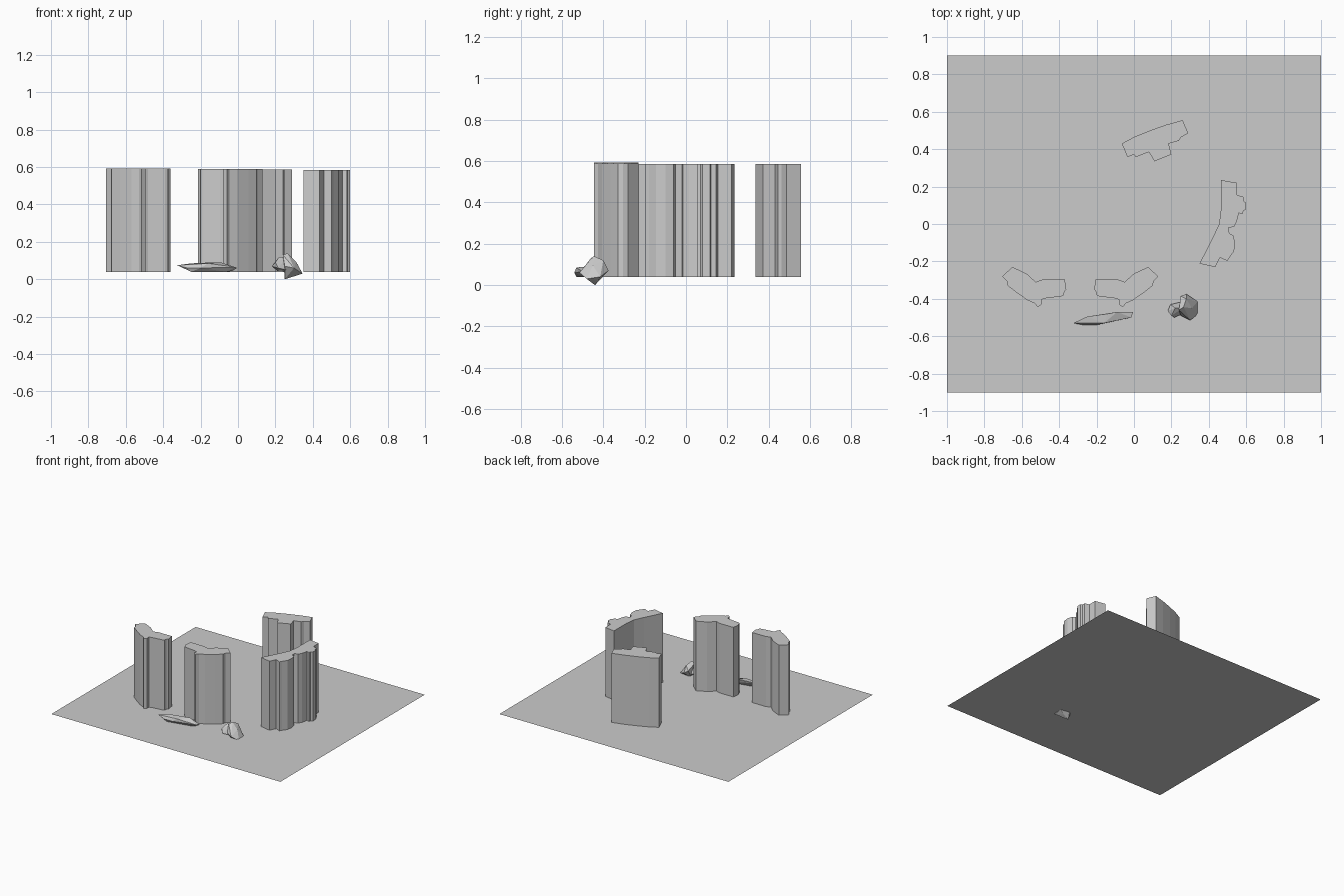
import bpy, bmesh

BASE = 0.04  # height of the ground sheet


def finish(bm, name):
    bmesh.ops.recalc_face_normals(bm, faces=bm.faces)
    mesh = bpy.data.meshes.new(name)
    bm.to_mesh(mesh)
    bm.free()
    obj = bpy.data.objects.new(name, mesh)
    bpy.context.collection.objects.link(obj)
    return obj


def pillar(name, outline, top):
    """Extrude a plan outline from the ground up to the given height."""
    bm = bmesh.new()
    face = bm.faces.new([bm.verts.new((x, y, BASE)) for x, y in outline])
    ext = bmesh.ops.extrude_face_region(bm, geom=[face], use_keep_orig=True)
    for v in ext["geom"]:
        if isinstance(v, bmesh.types.BMVert):
            v.co.z = top
    return finish(bm, name)


def rock(name, *lumps):
    """Faceted rock made of one or more convex lumps."""
    bm = bmesh.new()
    for pts in lumps:
        verts = [bm.verts.new(p) for p in pts]
        res = bmesh.ops.convex_hull(bm, input=verts)
        junk = {g for g in res["geom_interior"] + res["geom_unused"]
                if isinstance(g, bmesh.types.BMVert)}
        bmesh.ops.delete(bm, geom=list(junk), context="VERTS")
    return finish(bm, name)


# Ground sheet
bm = bmesh.new()
bm.faces.new([bm.verts.new((x, y, BASE))
              for x, y in ((-1, -0.9), (1, -0.9), (1, 0.9), (-1, 0.9))])
finish(bm, "ground_sheet")

# Front pair of wall pieces, the second mirrored from the first
front = [(-0.705, -0.28), (-0.65, -0.23), (-0.575, -0.265), (-0.525, -0.31),
         (-0.49, -0.297), (-0.37, -0.297), (-0.362, -0.35), (-0.372, -0.362),
         (-0.375, -0.38), (-0.39, -0.387), (-0.48, -0.398), (-0.495, -0.405),
         (-0.495, -0.43), (-0.515, -0.445), (-0.53, -0.425), (-0.57, -0.407),
         (-0.63, -0.365), (-0.675, -0.33), (-0.68, -0.305)]
pillar("front_left_wall", front, 0.593)
pillar("front_middle_wall", [(-0.575 - x, y) for x, y in front], 0.589)

# Right wall piece with bulging outer side
pillar("right_wall",
       [(0.465, 0.235), (0.55, 0.22), (0.55, 0.155), (0.585, 0.145),
        (0.587, 0.12), (0.60, 0.115), (0.60, 0.08), (0.585, 0.07),
        (0.582, 0.055), (0.56, 0.058), (0.55, 0.015), (0.535, -0.015),
        (0.505, -0.02), (0.51, -0.05), (0.53, -0.06), (0.54, -0.10),
        (0.535, -0.145), (0.51, -0.18), (0.50, -0.198), (0.46, -0.18),
        (0.435, -0.23), (0.35, -0.212), (0.42, -0.075), (0.455, 0.0),
        (0.465, 0.08)], 0.585)

# Back wall piece with curved rear and buttressed front
pillar("back_wall",
       [(-0.065, 0.43), (0.0, 0.465), (0.08, 0.498), (0.17, 0.53),
        (0.26, 0.555), (0.29, 0.485), (0.25, 0.463), (0.24, 0.445),
        (0.185, 0.43), (0.2, 0.372), (0.11, 0.335), (0.08, 0.385),
        (0.01, 0.358), (0.0, 0.372), (-0.035, 0.357)], 0.586)

# Flat shard lying on the ground
rock("flat_shard",
     [(-0.325, -0.53, 0.075), (-0.25, -0.495, 0.085), (-0.14, -0.48, 0.09),
      (-0.09, -0.47, 0.09), (-0.005, -0.47, 0.06), (-0.015, -0.50, 0.065),
      (-0.16, -0.53, 0.085), (-0.20, -0.54, 0.06), (-0.27, -0.54, 0.06),
      (-0.25, -0.53, 0.04), (-0.06, -0.49, 0.04), (-0.03, -0.475, 0.045)])

# Broken rock, partly sunk through the ground
rock("broken_rock",
     [(0.25, -0.385, 0.09), (0.28, -0.375, 0.07), (0.34, -0.415, 0.04),
      (0.345, -0.48, 0.03), (0.30, -0.515, 0.06), (0.25, -0.49, 0.07),
      (0.265, -0.445, 0.14), (0.31, -0.45, 0.095), (0.25, -0.44, 0.0),
      (0.30, -0.43, 0.02), (0.24, -0.46, 0.13), (0.28, -0.40, 0.12)],
     [(0.18, -0.465, 0.07), (0.195, -0.43, 0.065), (0.26, -0.415, 0.05),
      (0.215, -0.50, 0.06), (0.26, -0.48, 0.05), (0.22, -0.45, 0.12),
      (0.26, -0.45, 0.12), (0.20, -0.49, 0.09), (0.21, -0.45, 0.045)])
